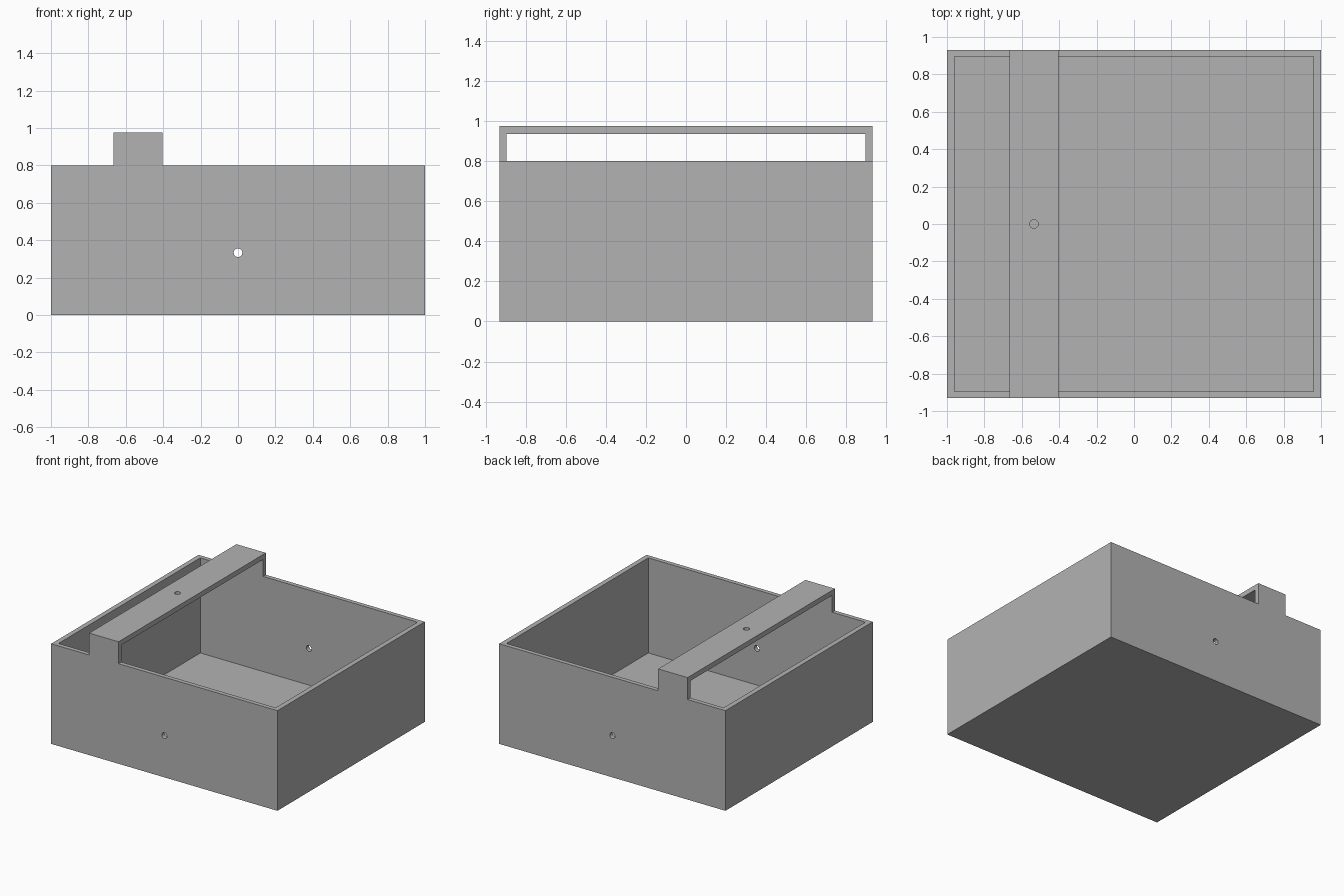
import bpy
from math import pi

old = bpy.data.objects.get("Cube")
if old:
    bpy.data.objects.remove(old, do_unlink=True)

# Overall sizes
HALF_X, HALF_Y = 1.0, 0.93
INNER_X, INNER_Y = 0.96, 0.895
FLOOR, RIM, TOP = 0.04, 0.80, 0.975
BRIDGE_MIN, BRIDGE_MAX = -0.665, -0.405
BRIDGE_UNDERSIDE = 0.935
HOLE_RADIUS = 0.023

grey = bpy.data.materials.new("plain_grey")
grey.use_nodes = True
grey.diffuse_color = (0.45, 0.45, 0.45, 1)
grey.node_tree.nodes["Principled BSDF"].inputs["Base Color"].default_value = grey.diffuse_color


def box(name, low, high):
    """Box between two opposite corners."""
    bpy.ops.mesh.primitive_cube_add(size=1)
    obj = bpy.context.object
    obj.name = name
    obj.location = [(a + b) / 2 for a, b in zip(low, high)]
    obj.scale = [b - a for a, b in zip(low, high)]
    bpy.ops.object.transform_apply(location=True, rotation=False, scale=True)
    obj.data.materials.append(grey)
    return obj


def drill(name, location, depth, rotation=(0, 0, 0)):
    bpy.ops.mesh.primitive_cylinder_add(vertices=32, radius=HOLE_RADIUS, depth=depth,
                                        location=location, rotation=rotation)
    obj = bpy.context.object
    obj.name = name
    obj.data.materials.append(grey)
    return obj


# Open tray and the bridge across it, carved from one block
body = box("tray_with_bridge", (-HALF_X, -HALF_Y, 0), (HALF_X, HALF_Y, TOP))

cutters = [
    # Space above the rim on both sides of the bridge
    box("left_clearance", (BRIDGE_MAX, -2, RIM), (2, 2, 2)),
    box("right_clearance", (-2, -2, RIM), (BRIDGE_MIN, 2, 2)),
    # Tray interior, running up to the underside of the bridge
    box("cavity", (-INNER_X, -INNER_Y, FLOOR), (INNER_X, INNER_Y, BRIDGE_UNDERSIDE)),
    # Holes through the front and back walls, and through the bridge
    drill("wall_holes", (0, 0, 0.333), 3, (pi / 2, 0, 0)),
    drill("bridge_hole", (-0.535, 0, TOP), 0.2),
]

for cutter in cutters:
    mod = body.modifiers.new(cutter.name, 'BOOLEAN')
    mod.operation = 'DIFFERENCE'
    mod.solver = 'EXACT'
    mod.object = cutter
    bpy.ops.object.select_all(action='DESELECT')
    body.select_set(True)
    bpy.context.view_layer.objects.active = body
    bpy.ops.object.modifier_apply(modifier=mod.name)
    bpy.data.objects.remove(cutter, do_unlink=True)

bpy.ops.object.shade_smooth_by_angle()
